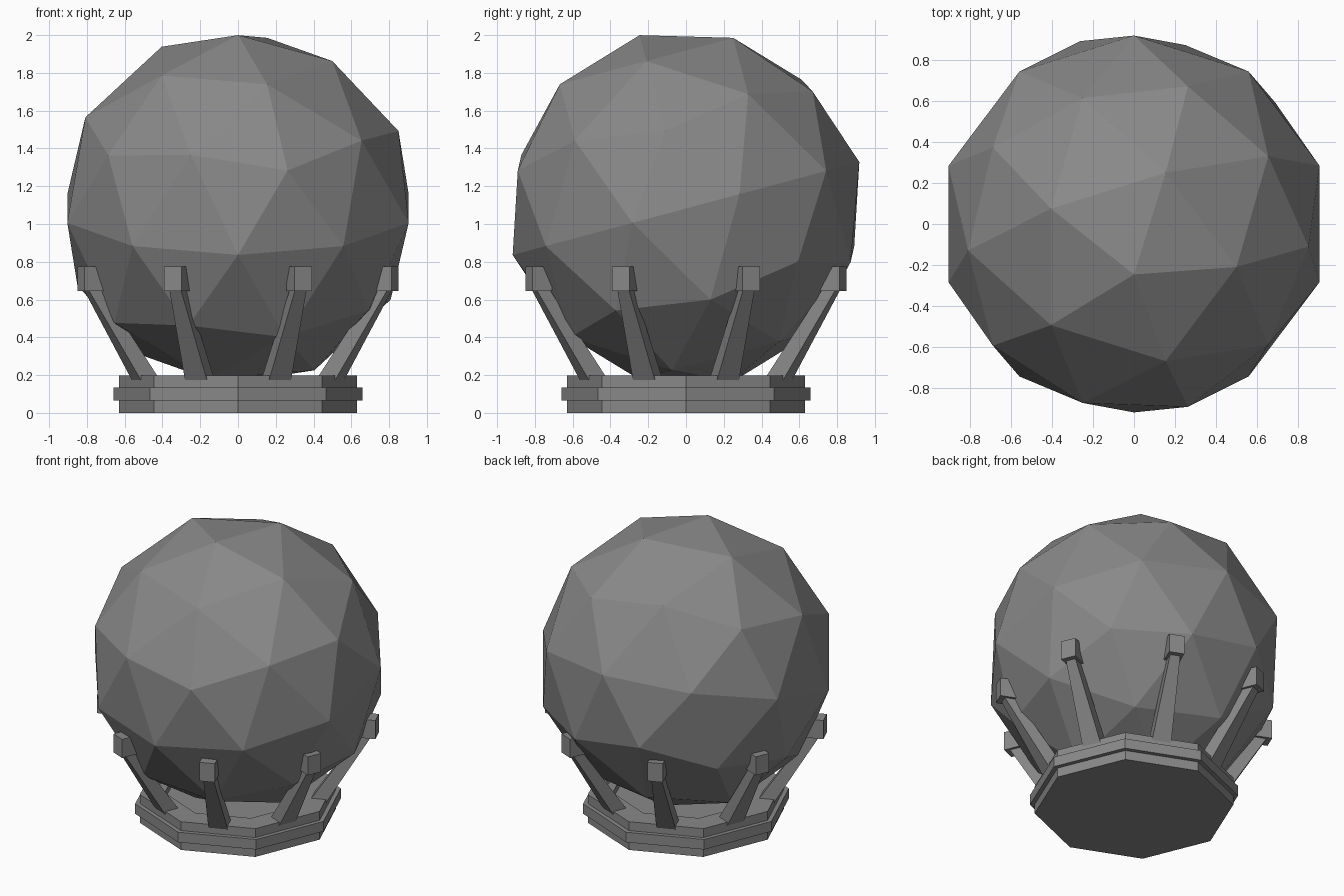
import bpy
import bmesh
from math import cos, sin, pi, radians
from mathutils import Matrix, Vector

if "Cube" in bpy.data.objects:
    bpy.data.objects.remove(bpy.data.objects["Cube"], do_unlink=True)

# One stone grey for everything
grey = bpy.data.materials.new("stone_grey")
grey.use_nodes = True
colour = (0.25, 0.25, 0.25, 1)
grey.diffuse_color = colour
bsdf = next(n for n in grey.node_tree.nodes if n.type == 'BSDF_PRINCIPLED')
bsdf.inputs["Base Color"].default_value = colour


def add_object(name, bm):
    bmesh.ops.recalc_face_normals(bm, faces=bm.faces)
    mesh = bpy.data.meshes.new(name)
    bm.to_mesh(mesh)
    bm.free()
    mesh.materials.append(grey)
    obj = bpy.data.objects.new(name, mesh)
    bpy.context.collection.objects.link(obj)
    return obj


def lathe(name, profile, sides):
    """Flat-sided turned shape, closed at the first and last ring."""
    bm = bmesh.new()
    rings = [[bm.verts.new((r * cos(2 * pi * i / sides), r * sin(2 * pi * i / sides), z))
              for i in range(sides)] for r, z in profile]
    for low, high in zip(rings, rings[1:]):
        for i in range(sides):
            j = (i + 1) % sides
            bm.faces.new((low[i], low[j], high[j], high[i]))
    bm.faces.new(rings[0])
    bm.faces.new(rings[-1])
    return add_object(name, bm)


def loft(name, sections, angle):
    """Block between two level rectangles (inner r, outer r, width, z), turned to angle."""
    bm = bmesh.new()
    loops = []
    for inner, outer, width, z in sections:
        h = width / 2
        loops.append([bm.verts.new(c) for c in
                      ((inner, -h, z), (outer, -h, z), (outer, h, z), (inner, h, z))])
    low, high = loops
    bm.faces.new(low)
    bm.faces.new(high)
    for i in range(4):
        j = (i + 1) % 4
        bm.faces.new((low[i], low[j], high[j], high[i]))
    bm.transform(Matrix.Rotation(angle, 4, 'Z'))
    return add_object(name, bm)


# Faceted orb, tilted forward
bm = bmesh.new()
bmesh.ops.create_icosphere(bm, subdivisions=2, radius=0.95)
bm.transform(Matrix.Translation(Vector((0, 0, 1.082))) @ Matrix.Rotation(radians(15), 4, 'X'))
add_object("orb", bm)

# Octagonal base with a wider middle band and a shallow recess on top
lathe("base", [(0.63, 0), (0.63, 0.065), (0.66, 0.065), (0.66, 0.135),
               (0.63, 0.135), (0.63, 0.197), (0.47, 0.197), (0.47, 0.15)], 8)

# Eight splayed struts, each ending in a gripping block
for k in range(8):
    angle = radians(22.5 + 45 * k)
    loft(f"strut_{k + 1}", [(0.47, 0.58, 0.126, 0.17), (0.80, 0.875, 0.065, 0.66)], angle)
    loft(f"grip_{k + 1}", [(0.79, 0.90, 0.1, 0.645), (0.79, 0.90, 0.1, 0.775)], angle)
